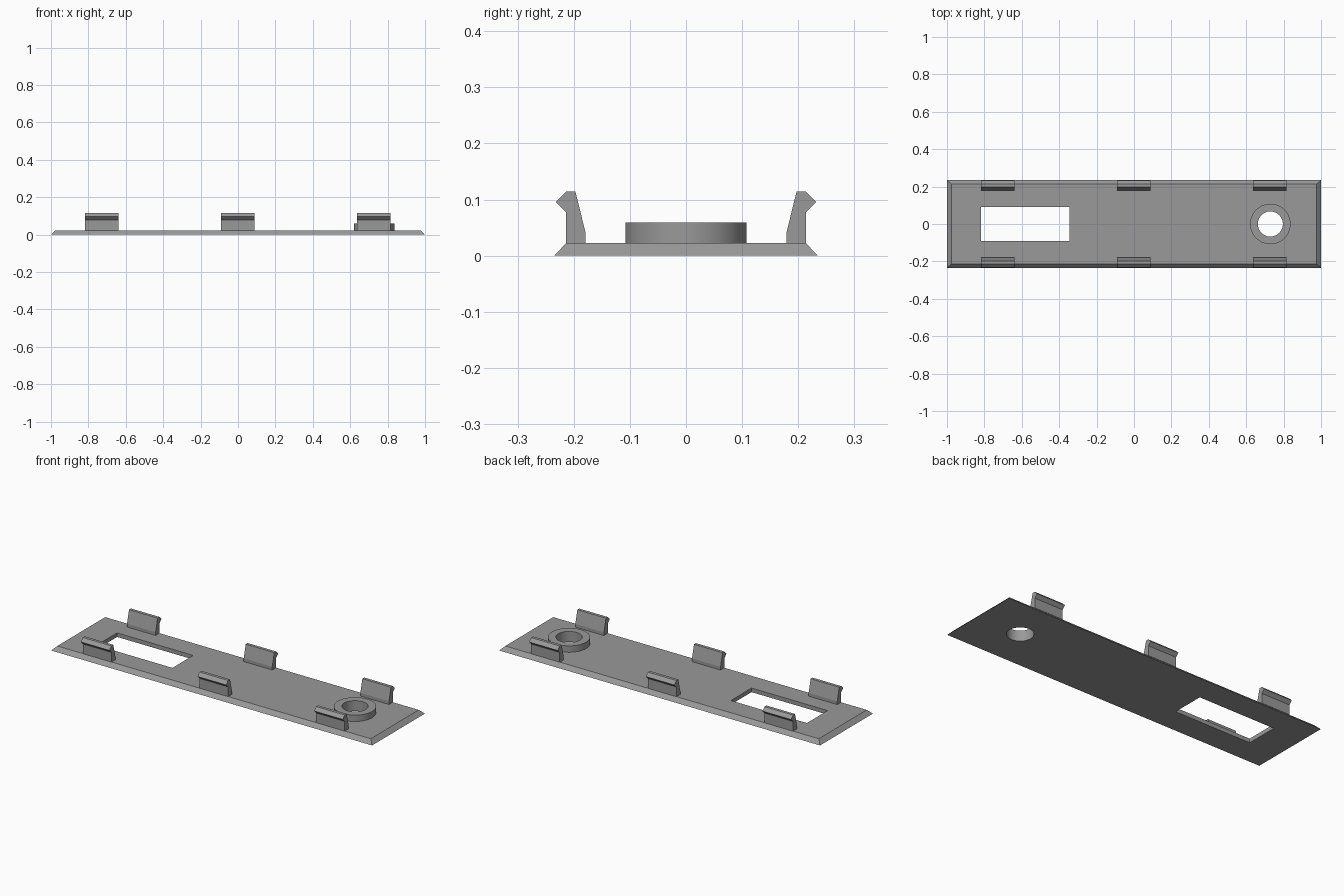
import bpy
import bmesh
import math

if "Cube" in bpy.data.objects:
    bpy.data.objects.remove(bpy.data.objects["Cube"])

grey = bpy.data.materials.new("plain grey")
grey.diffuse_color = (0.32, 0.32, 0.32, 1)
grey.use_nodes = True
grey.node_tree.nodes["Principled BSDF"].inputs["Base Color"].default_value = grey.diffuse_color


def make(name, bm, coloured=True):
    bmesh.ops.recalc_face_normals(bm, faces=bm.faces)
    mesh = bpy.data.meshes.new(name)
    bm.to_mesh(mesh)
    bm.free()
    obj = bpy.data.objects.new(name, mesh)
    bpy.context.collection.objects.link(obj)
    if coloured:
        mesh.materials.append(grey)
    return obj


def loft(name, loops, closed=False, coloured=True):
    """Skin matching loops of points; cap the ends or join last to first."""
    bm = bmesh.new()
    rings = [[bm.verts.new(p) for p in loop] for loop in loops]
    pairs = list(zip(rings, rings[1:]))
    if closed:
        pairs.append((rings[-1], rings[0]))
    else:
        bm.faces.new(rings[0])
        bm.faces.new(rings[-1])
    for a, b in pairs:
        for i in range(len(a)):
            j = (i + 1) % len(a)
            bm.faces.new((a[i], a[j], b[j], b[i]))
    return make(name, bm, coloured)


def rect(x0, x1, y, z):
    return [(x0, -y, z), (x1, -y, z), (x1, y, z), (x0, y, z)]


def circle(r, z, n=64):
    return [(RING_X + r * math.cos(2 * math.pi * i / n),
             r * math.sin(2 * math.pi * i / n), z) for i in range(n)]


RING_X, OUTER, INNER = 0.729, 0.108, 0.067
TOP, RING_TOP = 0.023, 0.059

# Bevelled cover plate with a rectangular window and a round hole
plate = loft("cover_plate", [rect(-1, 1, 0.235, 0), rect(-0.977, 0.977, 0.213, TOP)])
cutters = [
    loft("window_cutter", [rect(-0.818, -0.344, 0.092, z) for z in (-0.1, 0.1)], coloured=False),
    loft("hole_cutter", [circle(INNER, z) for z in (-0.1, 0.1)], coloured=False),
]
for cutter in cutters:
    cutter.hide_render = True
    cutter.hide_set(True)
    mod = plate.modifiers.new(cutter.name, 'BOOLEAN')
    mod.operation = 'DIFFERENCE'
    mod.solver = 'EXACT'
    mod.object = cutter

# Raised collar around the round hole
collar = loft("hole_collar", [circle(OUTER, TOP), circle(OUTER, RING_TOP),
                              circle(INNER, RING_TOP), circle(INNER, TOP)], closed=True)

# Snap clips: hooked profile, three along each long edge
PROFILE = [(0.179, TOP), (0.179, 0.041), (0.197, 0.114), (0.214, 0.114),
           (0.232, 0.096), (0.214, 0.078), (0.214, TOP)]
for side, label in ((-1, "front"), (1, "back")):
    for n, x in enumerate((-0.728, -0.001, 0.726)):
        loft(f"{label}_clip_{n + 1}",
             [[(x + dx, side * y, z) for y, z in PROFILE] for dx in (-0.089, 0.089)])

# Smooth the round surfaces, keep the edges sharp
bpy.ops.object.select_all(action='DESELECT')
for obj in (plate, collar):
    obj.select_set(True)
bpy.context.view_layer.objects.active = collar
bpy.ops.object.shade_smooth_by_angle(angle=math.radians(30))
